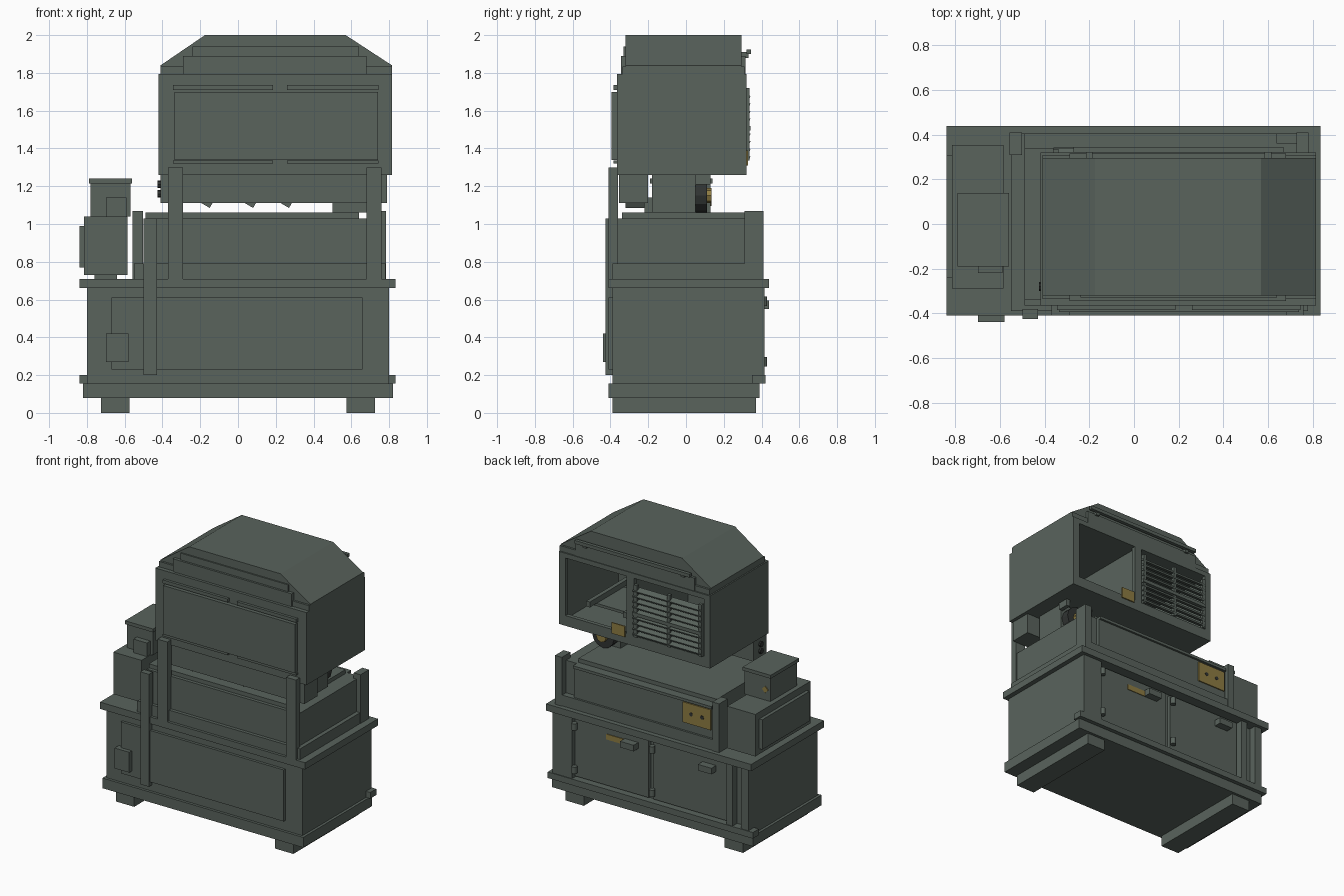
import bpy
import bmesh
import math

if "Cube" in bpy.data.objects:
    bpy.data.objects.remove(bpy.data.objects["Cube"], do_unlink=True)


def make_material(name, color):
    mat = bpy.data.materials.new(name)
    mat.use_nodes = True
    mat.diffuse_color = color
    mat.node_tree.nodes["Principled BSDF"].inputs["Base Color"].default_value = color
    return mat


GREEN = make_material("grey green paint", (.1, .125, .108, 1))
YELLOW = make_material("ochre yellow", (.27, .2, .055, 1))
DARK = make_material("dark rubber", (.03, .034, .032, 1))


def finish(name, bm, material):
    bmesh.ops.recalc_face_normals(bm, faces=bm.faces)
    mesh = bpy.data.meshes.new(name)
    bm.to_mesh(mesh)
    bm.free()
    mesh.materials.append(material)
    obj = bpy.data.objects.new(name, mesh)
    bpy.context.collection.objects.link(obj)
    return obj


def prism(name, profile, depth, material=GREEN):
    """Extrude an x-z outline between two y positions."""
    bm = bmesh.new()
    front, back = [[bm.verts.new((x, y, z)) for x, z in profile] for y in depth]
    bm.faces.new(front)
    bm.faces.new(back[::-1])
    for i in range(len(profile)):
        j = (i + 1) % len(profile)
        bm.faces.new((front[i], front[j], back[j], back[i]))
    return finish(name, bm, material)


def box(name, width, depth, height, material=GREEN):
    """Box from its x, y and z ranges."""
    left, right = width
    low, high = height
    outline = [(left, low), (right, low), (right, high), (left, high)]
    return prism(name, outline, depth, material)


def cylinder(name, center, radius, length, axis, material=GREEN, sides=12):
    bm = bmesh.new()
    bmesh.ops.create_cone(bm, cap_ends=True, segments=sides, radius1=radius,
                          radius2=radius, depth=length)
    obj = finish(name, bm, material)
    obj.location = center
    if axis == "x":
        obj.rotation_euler.y = math.pi / 2
    elif axis == "y":
        obj.rotation_euler.x = math.pi / 2
    return obj


def span(middle, size):
    return (middle - size / 2, middle + size / 2)


# Base: skids, plinth, cabinet and table top
for side, x in (("right", -.65), ("left", .65)):
    box(f"skid_{side}", span(x, .15), (-.39, .37), (0, .08))
box("plinth", (-.82, .82), (-.41, .39), (.08, .155))
box("cabinet_body", (-.8, .8), (-.39, .36), (.155, .66))
box("table_top", (-.84, .835), (-.41, .44), (.66, .71))
box("rear_sill", (-.84, .835), (.35, .42), (.155, .2))

# Cabinet front: panel, switch box and conduit
box("cabinet_front_panel", (-.67, .66), (-.41, -.39), (.23, .61))
box("switch_box", (-.7, -.58), (-.44, -.39), (.27, .42))
box("front_conduit", (-.5, -.43), (-.425, -.38), (.2, 1.03))

# Cabinet back: frame posts, doors, hinges and handles
for i, (x, size) in enumerate(((.72, .16), (-.645, .05), (-.77, .06))):
    box(f"rear_frame_post_{i}", span(x, size), (.35, .415), (.2, .66))
for side, x in (("left", .335), ("right", -.3)):
    box(f"cabinet_door_{side}", span(x, .6), (.35, .385), (.21, .645))
    box(f"door_handle_{side}", span(x - .16, .11), (.385, .44), (.55, .595))
    for level, z in (("low", .27), ("high", .59)):
        cylinder(f"hinge_{side}_{level}", (x + .29, .41, z), .02, .05, "z")
box("door_label", (.23, .38), (.385, .39), (.55, .59), YELLOW)

# Work tank with its rail, lid and posts
box("tank_rail", (-.55, .78), (-.39, .405), (.71, .79))
box("tank_body", (-.49, .75), (-.365, .36), (.79, 1.03))
box("tank_lid", (-.49, .64), (-.34, .34), (1.03, 1.06))
box("tank_rear_panel", (-.49, .64), (.36, .39), (.79, 1.02))
box("tank_rear_lip", (-.49, .64), (.35, .405), (1.01, 1.03))
for side, front_x, rear_x in (("right", -.33, -.53), ("left", .72, .755)):
    box(f"front_post_{side}", span(front_x, .08), (-.41, -.36), (.71, 1.3))
    box(f"rear_post_{side}", span(rear_x, .055), (.31, .41), (.71, 1.07))
box("outlet_plate", (-.48, -.25), (.39, .398), (.85, 1), YELLOW)
for x in (-.41, -.32):
    cylinder("outlet_hole", (x, .397, .925), .014, .008, "y", DARK)

# Side unit with its upper tank
box("side_unit", (-.815, -.585), (-.29, .355), (.73, 1.04))
box("side_unit_panel", (-.84, -.815), (-.24, .31), (.77, .99))
box("side_unit_feet", (-.76, -.64), (-.2, .25), (.71, .73))
box("upper_tank", (-.78, -.57), (-.18, .13), (1.04, 1.22))
box("upper_tank_lid", (-.79, -.56), (-.19, .14), (1.215, 1.24))
box("motor_box", (-.7, -.59), (-.22, -.18), (1.04, 1.14))
diamond = box("warning_diamond", span(0, .035), (.13, .136), span(0, .035), YELLOW)
diamond.rotation_euler.y = math.pi / 4
diamond.location = (-.74, 0, 1.12)

# Head shell, open at the back
box("head_floor", (-.42, .815), (-.365, .32), (1.26, 1.29))
box("head_ceiling", (-.42, .815), (-.365, .32), (1.76, 1.795))
box("head_front_wall", (-.42, .815), (-.365, -.335), (1.26, 1.79))
for side, x in (("right", -.405), ("left", .8)):
    box(f"head_wall_{side}", span(x, .03), (-.365, .32), (1.26, 1.79))
box("head_divider", (.22, .24), (-.335, .3), (1.29, 1.76))
for name, width in (("right", (-.42, -.37)), ("middle", (.2, .26)), ("left", (.76, .815))):
    box(f"rear_stile_{name}", width, (.29, .32), (1.29, 1.76))
box("rear_bottom_rail", (-.42, .815), (.29, .32), (1.26, 1.335))

# Rear louvres
for i in range(9):
    z = 1.36 + i * .04
    slat = box(f"louvre_slat_{i}", (-.36, .2), span(0, .045), span(0, .012))
    slat.location = (0, .318, z)
    slat.rotation_euler.x = math.radians(-20)
for i, x in enumerate((-.35, -.09, .18)):
    box(f"louvre_bar_{i}", span(x, .025), (.31, .335), (1.335, 1.72))
box("louvre_middle_bar", (-.36, .2), (.31, .342), (1.495, 1.52))

# Mechanism inside the head
box("slide_tray", (.34, .68), (-.2, .12), (1.36, 1.38))
for i, x in enumerate((.36, .66)):
    box(f"tray_rail_{i}", span(x, .03), (-.3, .2), (1.38, 1.42))
box("tray_bracket", (.4, .47), (-.12, -.04), (1.38, 1.6))
box("rear_label", (.27, .38), (.32, .329), (1.31, 1.39), YELLOW)

# Front cover panels of the head
box("front_cover", (-.335, .74), (-.395, -.365), (1.34, 1.7))
for side, width in (("right", (-.345, .185)), ("left", (.26, .745))):
    box(f"cover_top_track_{side}", width, (-.385, -.365), (1.71, 1.735))
    box(f"cover_bottom_track_{side}", width, (-.385, -.365), (1.32, 1.335))

# Roof hood with stepped rails
prism("roof_hood", [(-.41, 1.79), (.815, 1.79), (.815, 1.84), (.57, 2), (-.175, 2),
                    (-.41, 1.84)], (-.32, .295))
box("roof_base_band", (-.41, .815), (-.335, .31), (1.79, 1.835))
for side, inner, outer in (("front", -.3, -.345), ("rear", .28, .315)):
    depth = (min(inner, outer), max(inner, outer))
    box(f"roof_rail_{side}", (-.29, .68), depth, (1.79, 1.89))
box("roof_front_step", (-.24, .64), (-.33, -.3), (1.89, 1.94))
box("roof_rear_bar", (-.27, .67), (.32, .345), (1.9, 1.925))
for x in (-.2, .6):
    box("rear_bar_bracket", span(x, .03), (.29, .33), (1.88, 1.91))

# Lower carriage under the head
box("carriage_beam", (-.41, .79), (-.355, -.2), (1.11, 1.26))
for i, x in enumerate((-.17, .06, .25)):
    prism(f"spray_nozzle_{i}", [(x - .04, 1.12), (x + .02, 1.085), (x + .04, 1.12)],
          (-.32, -.22))
for z in (1.16, 1.21):
    cylinder("beam_bolt", (-.4, -.28, z), .02, .05, "x", DARK, sides=8)
box("spindle_box", (.5, .7), (-.18, .05), (1.06, 1.26))
cylinder("spindle_wheel", (.6, .08, 1.15), .09, .06, "y", DARK)
cylinder("spindle_cap", (.6, .12, 1.15), .04, .03, "y", YELLOW, sides=8)
for x in (.5, .7):
    box("wheel_guard", span(x, .03), (.05, .13), (1.21, 1.26))
